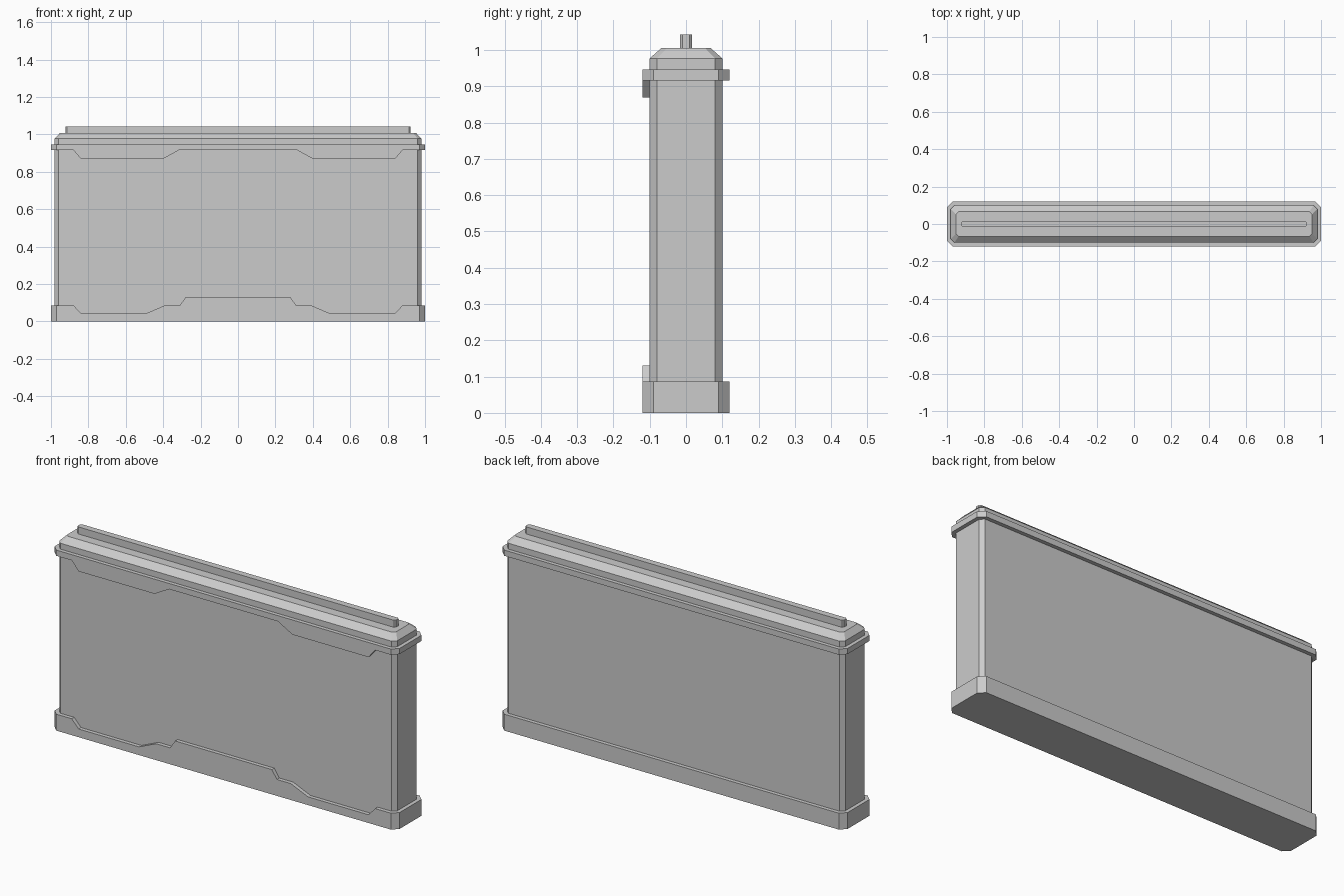
import bpy, bmesh

if "Cube" in bpy.data.objects:
    bpy.data.objects.remove(bpy.data.objects["Cube"])


def finish(name, bm):
    mesh = bpy.data.meshes.new(name)
    bm.to_mesh(mesh)
    bm.free()
    obj = bpy.data.objects.new(name, mesh)
    bpy.context.collection.objects.link(obj)
    return obj


def octagon(x, y, c):
    """Rectangle with chamfered corners, counter-clockwise."""
    return [(x - c, -y), (x, -y + c), (x, y - c), (x - c, y),
            (-x + c, y), (-x, y - c), (-x, -y + c), (-x + c, -y)]


def loft(bm, rings, open_first=False):
    """Skin matching closed rings and cap the ends."""
    rows = [[bm.verts.new(p) for p in ring] for ring in rings]
    faces = [bm.faces.new(rows[0]), bm.faces.new(rows[-1])]
    first = faces[0]
    for a, b in zip(rows, rows[1:]):
        for i in range(len(a)):
            j = (i + 1) % len(a)
            faces.append(bm.faces.new((a[i], a[j], b[j], b[i])))
    bmesh.ops.recalc_face_normals(bm, faces=faces)
    if open_first:
        bm.faces.remove(first)


def at_z(pts, z):
    return [(x, y, z) for x, y in pts]


def mirrored(half):
    """Mirror a half profile (outer to centre) across x = 0."""
    return half + [(-x, z) for x, z in reversed(half)]


def trim(name, z0, z1, straight_z, edge):
    """Chamfered band around the body with a shaped front plate."""
    bm = bmesh.new()
    # Band, its front set back to the wall
    outline = [(.99, -.10), (1, -.09), (1, .09), (.97, .12),
               (-.97, .12), (-1, .09), (-1, -.09), (-.99, -.10)]
    loft(bm, [at_z(outline, z0), at_z(outline, z1)])
    bm.faces.ensure_lookup_table()
    wall = [f for f in bm.faces if all(abs(v.co.y + .10) < 1e-4 for v in f.verts)]
    bmesh.ops.delete(bm, geom=wall, context='FACES_ONLY')

    # Front plate with mitred ends
    def ring(y, end):
        half = [(-end, straight_z)] + [(-end, edge[0][1])] + edge
        return [(x, y, z) for x, z in mirrored(half)]
    loft(bm, [ring(-.10, .99), ring(-.12, .97)], open_first=True)
    return finish(name, bm)


# Wall body with sloped cap
bm = bmesh.new()
loft(bm, [at_z(octagon(.98, .10, .02), .01),
          at_z(octagon(.98, .10, .02), .977),
          at_z(octagon(.953, .067, .015), 1.006)])
finish("wall_body", bm)

# Rail along the top
bm = bmesh.new()
loft(bm, [at_z(octagon(.923, .017, .008), 1.0),
          at_z(octagon(.923, .017, .008), 1.043)])
finish("top_rail", bm)

# Base skirt with stepped front edge
trim("base_skirt", 0, .086, 0,
     [(-.88, .086), (-.84, .043), (-.49, .043), (-.39, .086),
      (-.31, .086), (-.28, .13)])

# Upper band with drooping front edge
trim("upper_band", .916, .946, .946,
     [(-.88, .916), (-.84, .869), (-.40, .869), (-.315, .916)])
